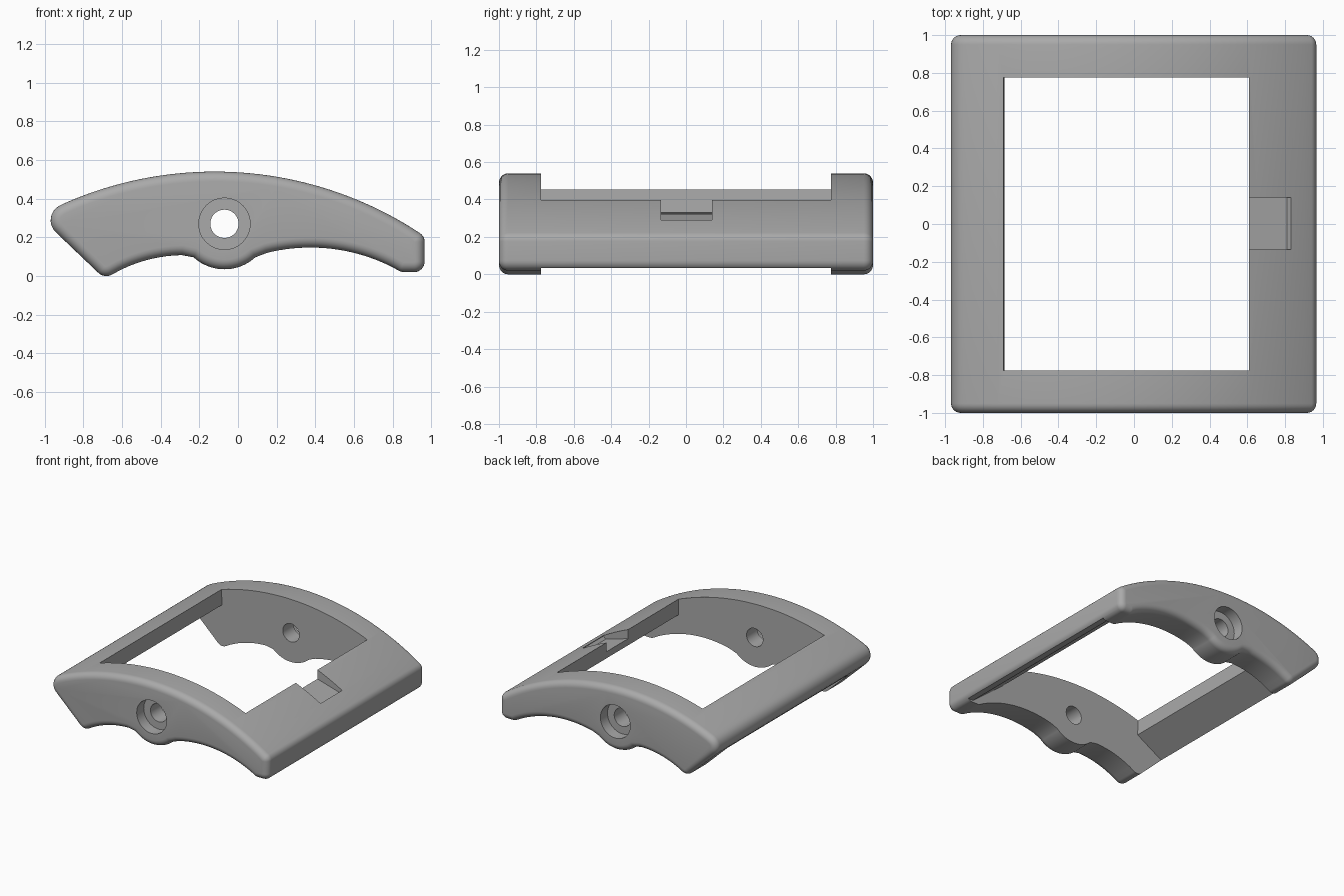
import bpy, bmesh, math
from mathutils import Vector
from mathutils.geometry import intersect_line_line

if "Cube" in bpy.data.objects:
    bpy.data.objects.remove(bpy.data.objects["Cube"])

grey = bpy.data.materials.new("plain grey")
grey.use_nodes = True
COLOUR = (0.4, 0.4, 0.4, 1)
grey.diffuse_color = COLOUR
grey.node_tree.nodes["Principled BSDF"].inputs["Base Color"].default_value = COLOUR


def arc(a, b, c, n):
    """Points on the circle arc from a through b to c."""
    a, b, c = Vector(a), Vector(b), Vector(c)
    ab, ac = b - a, c - a
    d = 2 * ab.cross(ac)
    centre = a + Vector((ac.y * ab.length_squared - ab.y * ac.length_squared,
                         ab.x * ac.length_squared - ac.x * ab.length_squared)) / d
    start = a - centre
    t0 = math.atan2(start.y, start.x)
    end = c - centre
    sweep = math.remainder(math.atan2(end.y, end.x) - t0, math.tau)
    return [centre + start.length * Vector((math.cos(t0 + sweep * i / n),
                                            math.sin(t0 + sweep * i / n)))
            for i in range(n + 1)]


def fillet(before, corner, after, r, n=8):
    """Round one corner with radius r."""
    p = Vector(corner)
    u, v = (Vector(before) - p).normalized(), (Vector(after) - p).normalized()
    half = u.angle(v) / 2
    t = r / math.tan(half)
    mid = p + (u + v).normalized() * (r / math.sin(half) - r)
    return arc(p + u * t, mid, p + v * t, n)


def finish(name, bm):
    bmesh.ops.recalc_face_normals(bm, faces=bm.faces)
    mesh = bpy.data.meshes.new(name)
    bm.to_mesh(mesh)
    bm.free()
    ob = bpy.data.objects.new(name, mesh)
    bpy.context.collection.objects.link(ob)
    mesh.materials.append(grey)
    return ob


def loft(name, sections):
    """Skin a row of (y, outline) sections and cap both ends."""
    bm = bmesh.new()
    rings = [[bm.verts.new((p[0], y, p[1])) for p in outline] for y, outline in sections]
    n = len(rings[0])
    for a, b in zip(rings, rings[1:]):
        for i in range(n):
            j = (i + 1) % n
            bm.faces.new((a[i], a[j], b[j], b[i]))
    bm.faces.new(rings[0])
    bm.faces.new(rings[-1])
    return finish(name, bm)


def prism(name, outline, y0, y1):
    return loft(name, [(y0, outline), (y1, outline)])


def disc(x, z, r, n=48):
    return [(x + r * math.cos(math.tau * i / n), z + r * math.sin(math.tau * i / n))
            for i in range(n)]


def inset(outline, d):
    """Move a clockwise outline inwards by d."""
    out = []
    for i, p in enumerate(outline):
        e1 = (p - outline[i - 1]).normalized()
        e2 = (outline[(i + 1) % len(outline)] - p).normalized()
        t = (e1 + e2).normalized()
        out.append(p + Vector((t.y, -t.x)) * d)
    return out


# Side outline, clockwise from the upper left
top = arc((-0.9, 0.375), (-0.12, 0.54), (0.9, 0.248), 40)
low_right = arc((0.80, 0.045), (0.4, 0.147), (0.15, 0.12), 20)
boss = arc((0.09, 0.097), (-0.07, 0.035), (-0.23, 0.097), 20)
low_left = arc((-0.29, 0.108), (-0.45, 0.088), (-0.61, 0.03), 12)
nose, foot = (-1.03, 0.31), (-0.69, -0.014)
shoulder, heel, toe = (0.965, 0.206), (0.965, 0.02), (0.845, 0.02)
profile = (top + fillet(top[-1], shoulder, heel, 0.055)
           + fillet(shoulder, heel, toe, 0.055) + fillet(heel, toe, low_right[0], 0.055, 3)
           + low_right + boss + low_left
           + fillet(low_left[-1], foot, nose, 0.06) + fillet(foot, nose, top[0], 0.085))

# Body with rounded front and back rims
R = 0.05
quarter = [math.pi / 2 * i / 6 for i in range(7)]
rim = [(1 - R + R * math.sin(a), inset(profile, R * (1 - math.cos(a)))) for a in quarter]
body = loft("curved_frame", [(-y, o) for y, o in reversed(rim)] + rim)

# Opening between the cheeks, with sloped undersides left on both cross bars
opening = [(-0.70, 0.7), (-0.685, 0.33), (-1.1, 0.09), (-1.1, -0.2), (1.1, -0.2),
           (1.1, 0.035), (0.9, 0.035), (0.61, 0.27), (0.61, 0.7)]
cutters = [prism("opening_cutter", opening, -0.775, 0.775)]

# Notch in the right-hand cross bar
notch = [(0.5, 0.355), (0.81, 0.265), (0.83, 0.285), (0.83, 0.6), (0.5, 0.6)]
cutters.append(prism("notch_cutter", notch, -0.135, 0.14))

# Pivot hole with a counterbore on each outer face
cutters.append(prism("hole_cutter", disc(-0.07, 0.27, 0.073), -1.2, 1.2))
for s in (-1, 1):
    cutters.append(prism("counterbore_cutter", disc(-0.07, 0.27, 0.133), s * 0.91, s * 1.2))

bpy.context.view_layer.objects.active = body
for cutter in cutters:
    mod = body.modifiers.new("cut", "BOOLEAN")
    mod.operation = "DIFFERENCE"
    mod.solver = "EXACT"
    mod.object = cutter
    bpy.ops.object.modifier_apply(modifier=mod.name)
for cutter in cutters:
    bpy.data.objects.remove(cutter)

bpy.ops.object.select_all(action="DESELECT")
body.select_set(True)
bpy.ops.object.shade_smooth_by_angle(angle=math.radians(30))
